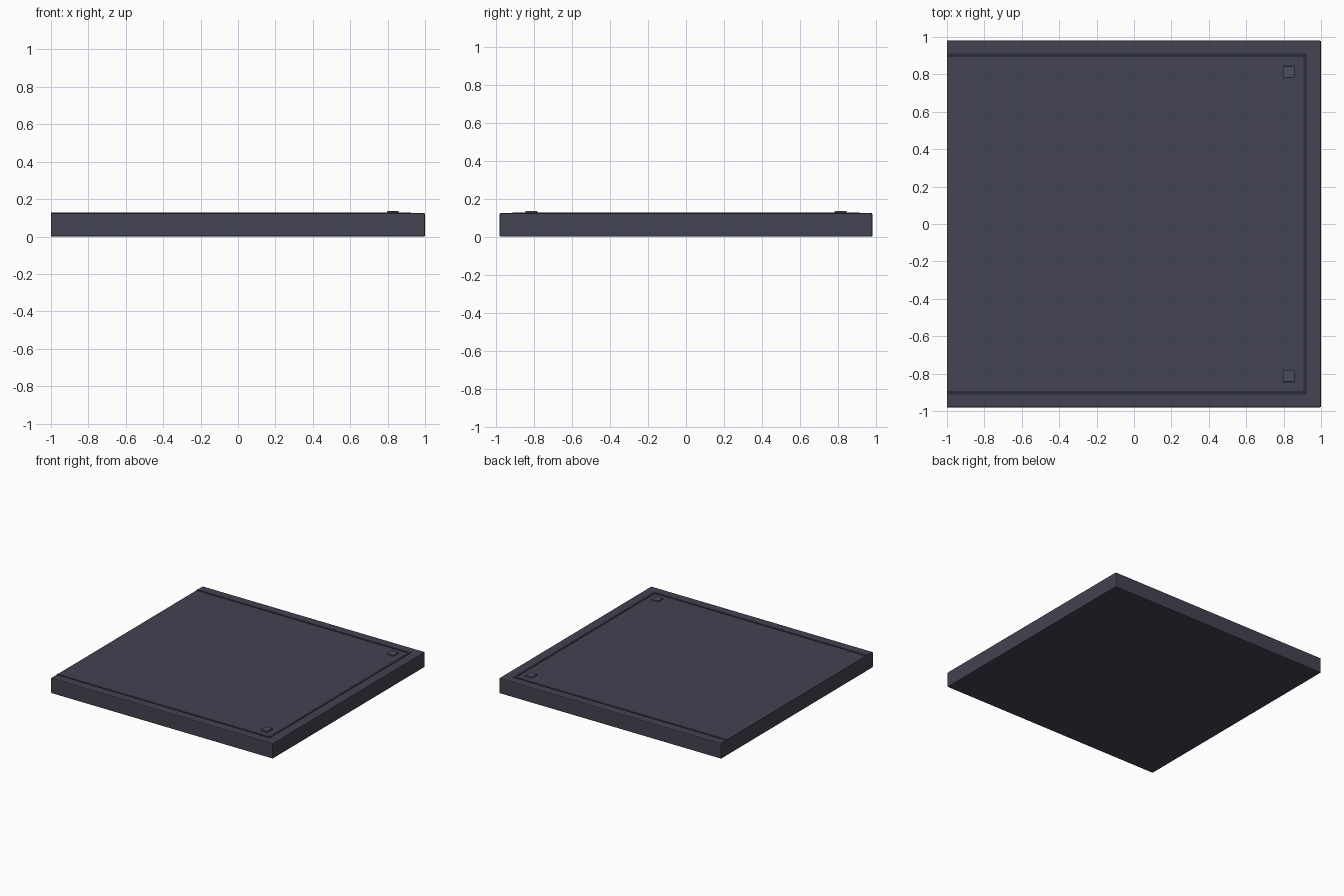
import bpy, bmesh

if "Cube" in bpy.data.objects:
    bpy.data.objects.remove(bpy.data.objects["Cube"])


def material(name, rgb):
    m = bpy.data.materials.new(name)
    m.diffuse_color = (*rgb, 1)
    m.use_nodes = True
    m.node_tree.nodes["Principled BSDF"].inputs["Base Color"].default_value = m.diffuse_color
    return m


slab_mat = material("slab_grey", (0.056, 0.056, 0.085))
trim_mat = material("trim_dark", (0.026, 0.026, 0.045))
pad_mat = material("pad_blue_grey", (0.068, 0.072, 0.125))


def extrude(name, outline, z0, z1, mat, bevel=0.0, open_left=False):
    """Extrude a flat outline from z0 to z1, bevelling all edges but the left face."""
    bm = bmesh.new()
    face = bm.faces.new([bm.verts.new((x, y, z0)) for x, y in outline])
    top = bmesh.ops.extrude_face_region(bm, geom=[face])["geom"]
    for v in top:
        if isinstance(v, bmesh.types.BMVert):
            v.co.z = z1
    bmesh.ops.recalc_face_normals(bm, faces=bm.faces)
    if bevel:
        edges = [e for e in bm.edges
                 if not (open_left and all(v.co.x < -0.999 for v in e.verts))]
        bmesh.ops.bevel(bm, geom=edges, offset=bevel, segments=2,
                        profile=0.5, affect='EDGES')
    mesh = bpy.data.meshes.new(name)
    bm.to_mesh(mesh)
    bm.free()
    mesh.materials.append(mat)
    obj = bpy.data.objects.new(name, mesh)
    bpy.context.collection.objects.link(obj)
    return obj


def rect(x0, x1, y0, y1):
    return [(x0, y0), (x1, y0), (x1, y1), (x0, y1)]


H = 0.125

# Main slab, square cut on its left side
extrude("slab", rect(-1, 1, -0.98, 0.98), 0, H, slab_mat, 0.006, True)

# Thin U-shaped border inlay, open to the left
a, b = 0.912, 0.892
extrude("border_inlay",
        [(-1, -a), (0.926, -a), (0.926, a), (-1, a),
         (-1, b), (0.906, b), (0.906, -b), (-1, -b)],
        H - 0.004, H + 0.003, trim_mat)

# Square corner studs
for side, label in ((-1, "front"), (1, "back")):
    y = side * 0.813
    extrude(label + "_corner_stud", rect(0.797, 0.859, y - 0.031, y + 0.031),
            H - 0.004, H + 0.011, pad_mat, 0.003)
